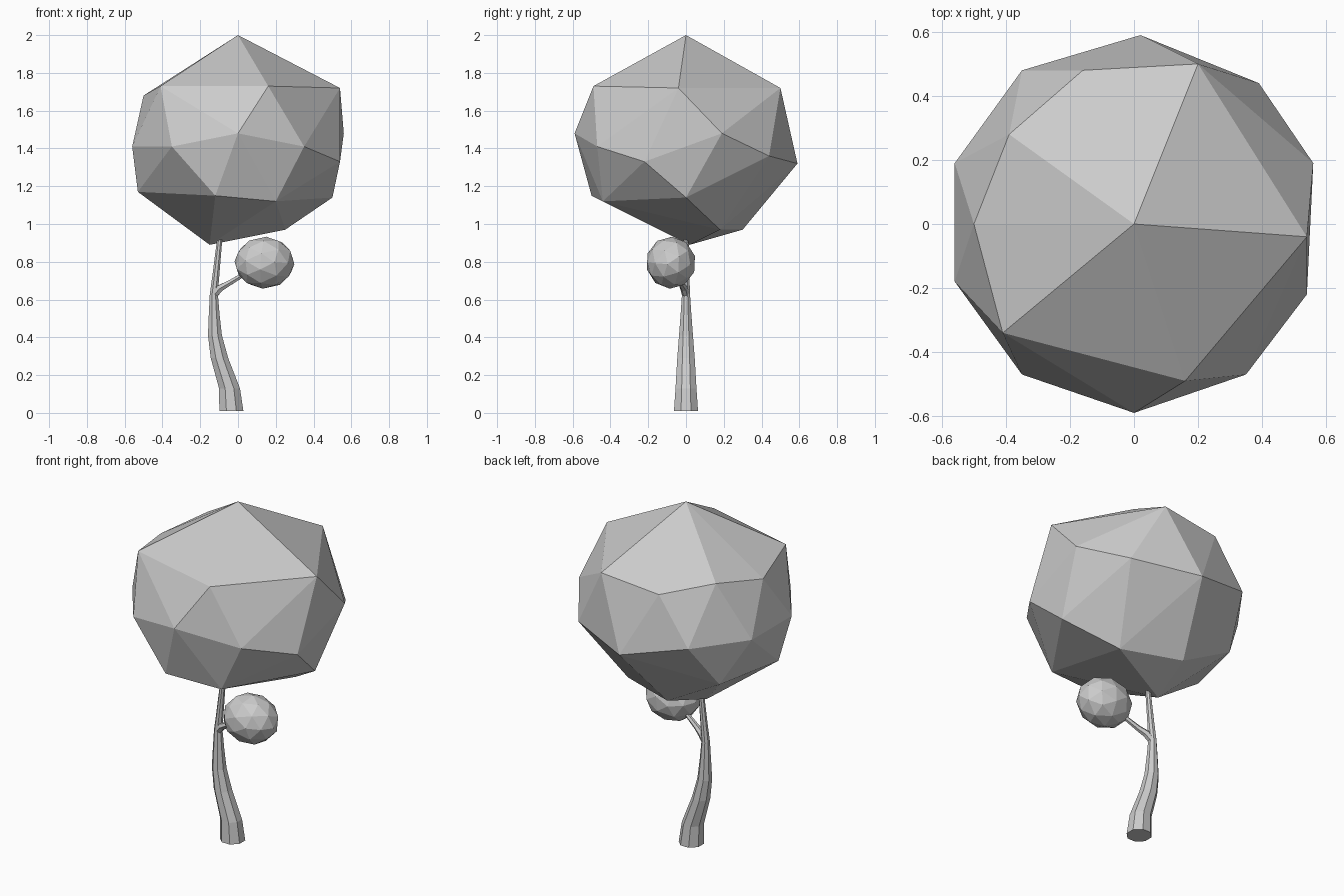
import bpy, bmesh, math
from mathutils import Vector, Matrix

if "Cube" in bpy.data.objects:
    bpy.data.objects.remove(bpy.data.objects["Cube"])


def finish(bm, name):
    bmesh.ops.recalc_face_normals(bm, faces=bm.faces[:])
    mesh = bpy.data.meshes.new(name)
    bm.to_mesh(mesh)
    bm.free()
    obj = bpy.data.objects.new(name, mesh)
    bpy.context.collection.objects.link(obj)
    return obj


def tapered_limb(name, path, sides, level_rings=False):
    """Sweep a polygon along (x, y, z, radius) points."""
    bm = bmesh.new()
    pts = [Vector(p[:3]) for p in path]
    rings = []
    for i, p in enumerate(path):
        tangent = pts[min(i + 1, len(pts) - 1)] - pts[max(i - 1, 0)]
        axis = Vector((0, 0, 1)) if level_rings else tangent.normalized()
        u = Vector((0, 1, 0)).cross(axis).normalized()
        v = axis.cross(u)
        ring = []
        for k in range(sides):
            a = math.tau * (k + 0.5) / sides
            ring.append(bm.verts.new(pts[i] + p[3] * (u * math.cos(a) + v * math.sin(a))))
        rings.append(ring)
    for lo, hi in zip(rings, rings[1:]):
        for k in range(sides):
            n = (k + 1) % sides
            bm.faces.new((lo[k], lo[n], hi[n], hi[k]))
    bm.faces.new(rings[0])
    bm.faces.new(rings[-1])
    return finish(bm, name)


# Large faceted crown: hull around an irregular ball of leaf tips
crown = [
    (0, 0, 2), (0.2, 0.5, 1.72), (0.54, -0.04, 1.72), (0.16, -0.49, 1.73),
    (-0.41, -0.34, 1.73), (-0.39, 0.28, 1.73), (-0.5, 0, 1.68), (-0.16, 0.48, 1.68),
    # middle ring
    (0.56, 0.19, 1.48), (0.39, 0.44, 1.36), (0.02, 0.59, 1.32), (-0.35, 0.48, 1.41),
    (-0.56, 0.19, 1.41), (-0.56, -0.18, 1.41), (-0.35, -0.47, 1.41), (0, -0.59, 1.48),
    (0.35, -0.47, 1.41), (0.54, -0.22, 1.33),
    # underside
    (0.5, 0, 1.14), (0.2, -0.44, 1.12), (-0.12, -0.5, 1.15), (-0.53, -0.1, 1.17),
    (-0.42, 0.29, 1.15), (0.25, 0.18, 0.97), (-0.09, 0.3, 0.97), (-0.15, 0.02, 0.89),
]
bm = bmesh.new()
for p in crown:
    bm.verts.new(p)
bmesh.ops.convex_hull(bm, input=bm.verts[:])
finish(bm, "large_crown")

# Small crown on the side branch
bm = bmesh.new()
bmesh.ops.create_icosphere(bm, subdivisions=2, radius=1)
bm.transform(Matrix.Translation((0.14, -0.08, 0.795))
             @ Matrix.Diagonal((0.16, 0.133, 0.138, 1))
             @ Matrix.Rotation(0.5, 4, 'Y') @ Matrix.Rotation(0.3, 4, 'X'))
finish(bm, "small_crown")

# Curved trunk
tapered_limb("trunk", [
    (-0.035, 0, 0.01, 0.069), (-0.045, 0, 0.13, 0.06), (-0.098, 0, 0.29, 0.05),
    (-0.122, 0, 0.41, 0.04), (-0.126, 0, 0.52, 0.031), (-0.128, 0, 0.63, 0.023),
    (-0.118, 0, 0.72, 0.02), (-0.097, 0, 0.92, 0.015), (-0.092, 0, 1.0, 0.013),
], 8, level_rings=True)

# Side branch
tapered_limb("side_branch", [
    (-0.13, 0, 0.62, 0.02), (-0.095, -0.01, 0.66, 0.021),
    (-0.05, -0.025, 0.685, 0.016), (0.05, -0.05, 0.745, 0.012),
], 6)
